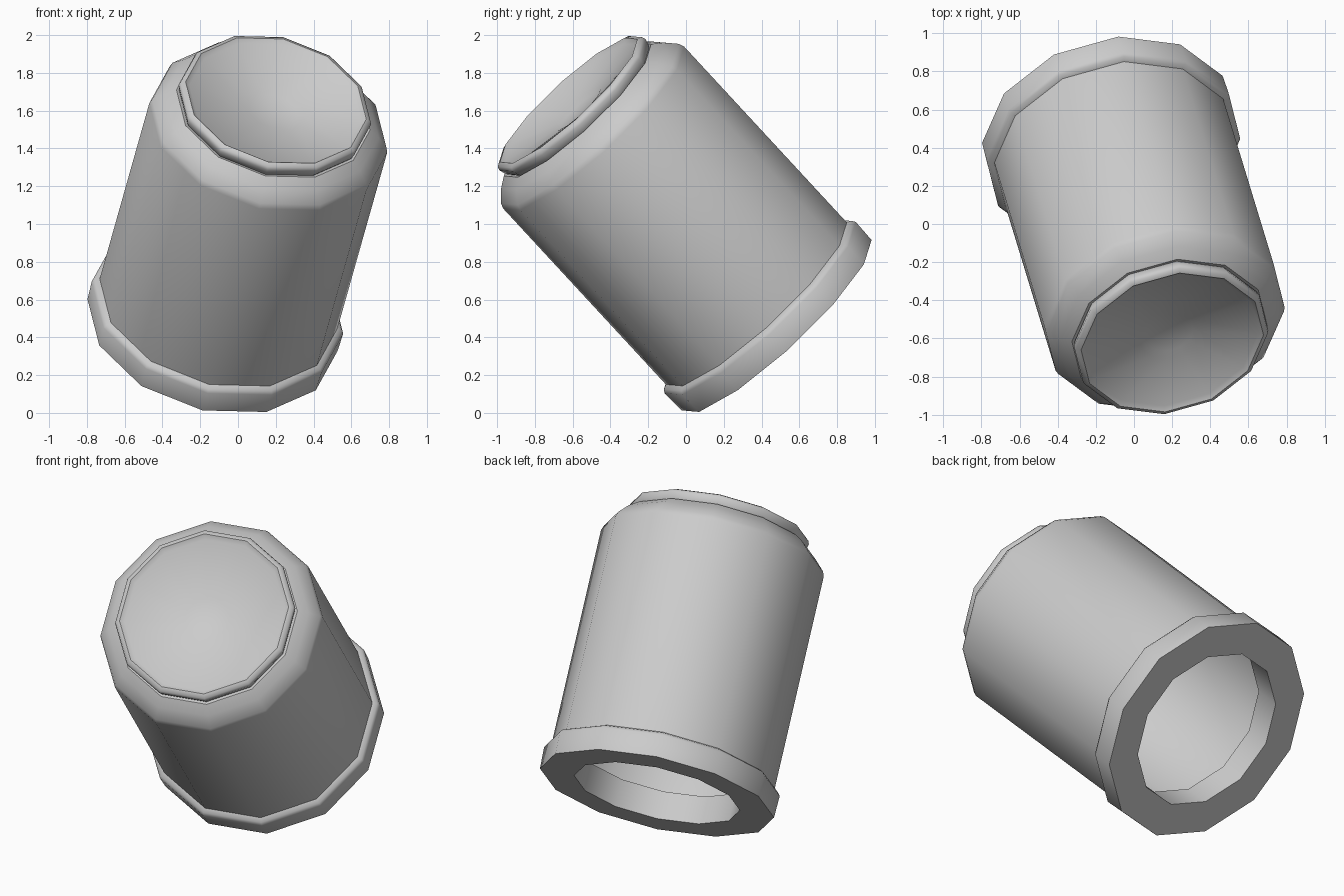
import bpy
import bmesh
import math
from mathutils import Matrix, Vector

SIDES = 12

cube = bpy.data.objects.get("Cube")
if cube:
    bpy.data.objects.remove(cube, do_unlink=True)

# Single grey material
grey = bpy.data.materials.new("plain grey")
grey.use_nodes = True
colour = (0.6, 0.6, 0.6, 1)
grey.diffuse_color = colour
grey.node_tree.nodes["Principled BSDF"].inputs["Base Color"].default_value = colour

# Tilted frame: the axis runs from the open end to the lid
axis = Vector((0.203, -0.665, 0.719)).normalized()
side = Vector((0.421, -0.604, -0.678))
side = (side - axis * side.dot(axis)).normalized()
frame = Matrix((side, axis.cross(side), axis)).transposed().to_4x4()
frame.translation = (-0.135, 0.479, 0.464)


def lathe(name, profile, closed=True):
    """Spin (radius, height) points round the axis into a faceted solid."""
    bm = bmesh.new()
    rings = []
    for r, h in profile:
        if r == 0:
            rings.append([bm.verts.new((0, 0, h))] * SIDES)
            continue
        angles = [math.tau * i / SIDES for i in range(SIDES)]
        rings.append([bm.verts.new((r * math.cos(a), r * math.sin(a), h)) for a in angles])
    pairs = list(zip(rings, rings[1:]))
    if closed:
        pairs.append((rings[-1], rings[0]))
    for low, high in pairs:
        for i in range(SIDES):
            j = (i + 1) % SIDES
            corners = list(dict.fromkeys((low[i], low[j], high[j], high[i])))
            bm.faces.new(corners)
    bmesh.ops.recalc_face_normals(bm, faces=bm.faces)
    mesh = bpy.data.meshes.new(name)
    bm.to_mesh(mesh)
    bm.free()
    mesh.shade_smooth()
    mesh.set_sharp_from_angle(angle=math.radians(50))
    mesh.materials.append(grey)
    obj = bpy.data.objects.new(name, mesh)
    obj.matrix_world = frame
    bpy.context.collection.objects.link(obj)
    return obj


# Thick ring round the open end
lathe("base_ring", [(0.48, 0), (0.678, 0), (0.682, 0.13), (0.67, 0.148),
                    (0.635, 0.165), (0.48, 0.165)])

# Hollow body with a rounded shoulder
lathe("body", [(0.645, 0.15), (0.645, 1.455), (0.635, 1.485), (0.58, 1.545),
               (0.525, 1.585), (0.50, 1.575), (0.57, 1.52), (0.625, 1.46),
               (0.625, 0.15)])

# Lid with a raised rim and a dished centre
lathe("lid", [(0, 1.56), (0.50, 1.57), (0.512, 1.59), (0.522, 1.625),
              (0.515, 1.645), (0.49, 1.655), (0.465, 1.635), (0.17, 1.59),
              (0.13, 1.575), (0, 1.572)], closed=False)
